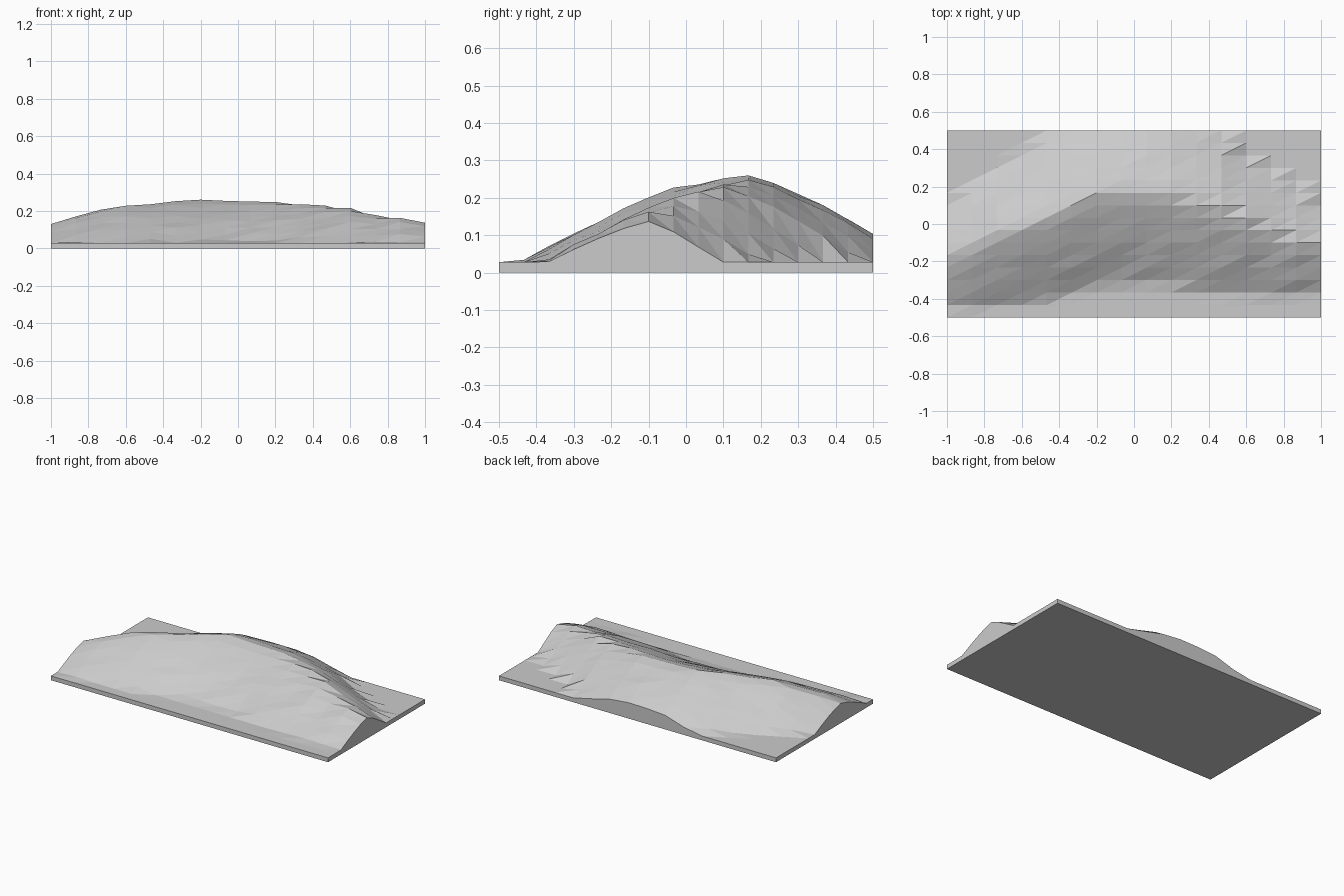
import bpy, bmesh, random

if "Cube" in bpy.data.objects:
    bpy.data.objects.remove(bpy.data.objects["Cube"])
random.seed(4)

N = 15            # cells along each side
BASE = 0.028      # thickness of the slab under the hill

# One value per column from x = -1 to x = 1
crest_y = [-.17, -.12, -.05, -.02, .03, .10, .167, .175, .17, .16, .12, .09, .03, -.02, -.08, -.10]
crest_z = [.13, .175, .21, .23, .236, .252, .26, .255, .25, .249, .24, .23, .217, .18, .167, .137]
front_y = [-.43, -.44, -.43, -.42, -.40, -.37, -.34, -.32, -.32, -.33, -.35, -.37, -.37, -.38, -.38, -.37]
back_y = [.10, .20, .28, .37, .47, .54, .59, .62, .63, .60, .55, .47, .36, .29, .20, .09]


def height(i, y):
    """Convex slope falling from the crest to the front and back foot."""
    foot, power = (back_y[i], 1.3) if y > crest_y[i] else (front_y[i], 1.25)
    s = (y - crest_y[i]) / (foot - crest_y[i])
    if s >= 1:
        return BASE
    z = BASE + (crest_z[i] - BASE) * (1 - s ** power)
    return z + random.uniform(-.004, .004) * min(1, 3 * s) * (0 < i < N)


bm = bmesh.new()
top = []
for i in range(N + 1):
    x = -1 + 2 * i / N
    top.append([bm.verts.new((x, -.5 + j / N, height(i, -.5 + j / N))) for j in range(N + 1)])

# Faceted hill surface, all cells split along the same diagonal
for i in range(N):
    for j in range(N):
        a, b, c, d = top[i][j], top[i + 1][j], top[i + 1][j + 1], top[i][j + 1]
        bm.faces.new((a, b, c))
        bm.faces.new((a, c, d))

# Side walls and flat underside
rim = ([top[i][0] for i in range(N)] + [top[N][j] for j in range(N)]
       + [top[i][N] for i in range(N, 0, -1)] + [top[0][j] for j in range(N, 0, -1)])
low = [bm.verts.new((v.co.x, v.co.y, 0)) for v in rim]
for k in range(len(rim)):
    n = (k + 1) % len(rim)
    bm.faces.new((rim[k], low[k], low[n], rim[n]))
bm.faces.new(low[::-1])
bmesh.ops.recalc_face_normals(bm, faces=bm.faces[:])

mesh = bpy.data.meshes.new("hill_terrain")
bm.to_mesh(mesh)
bm.free()
stone = bpy.data.materials.new("light_grey")
stone.diffuse_color = (.6, .6, .6, 1)
stone.use_nodes = True
stone.node_tree.nodes["Principled BSDF"].inputs["Base Color"].default_value = stone.diffuse_color
mesh.materials.append(stone)
hill = bpy.data.objects.new("hill_terrain", mesh)
bpy.context.collection.objects.link(hill)
